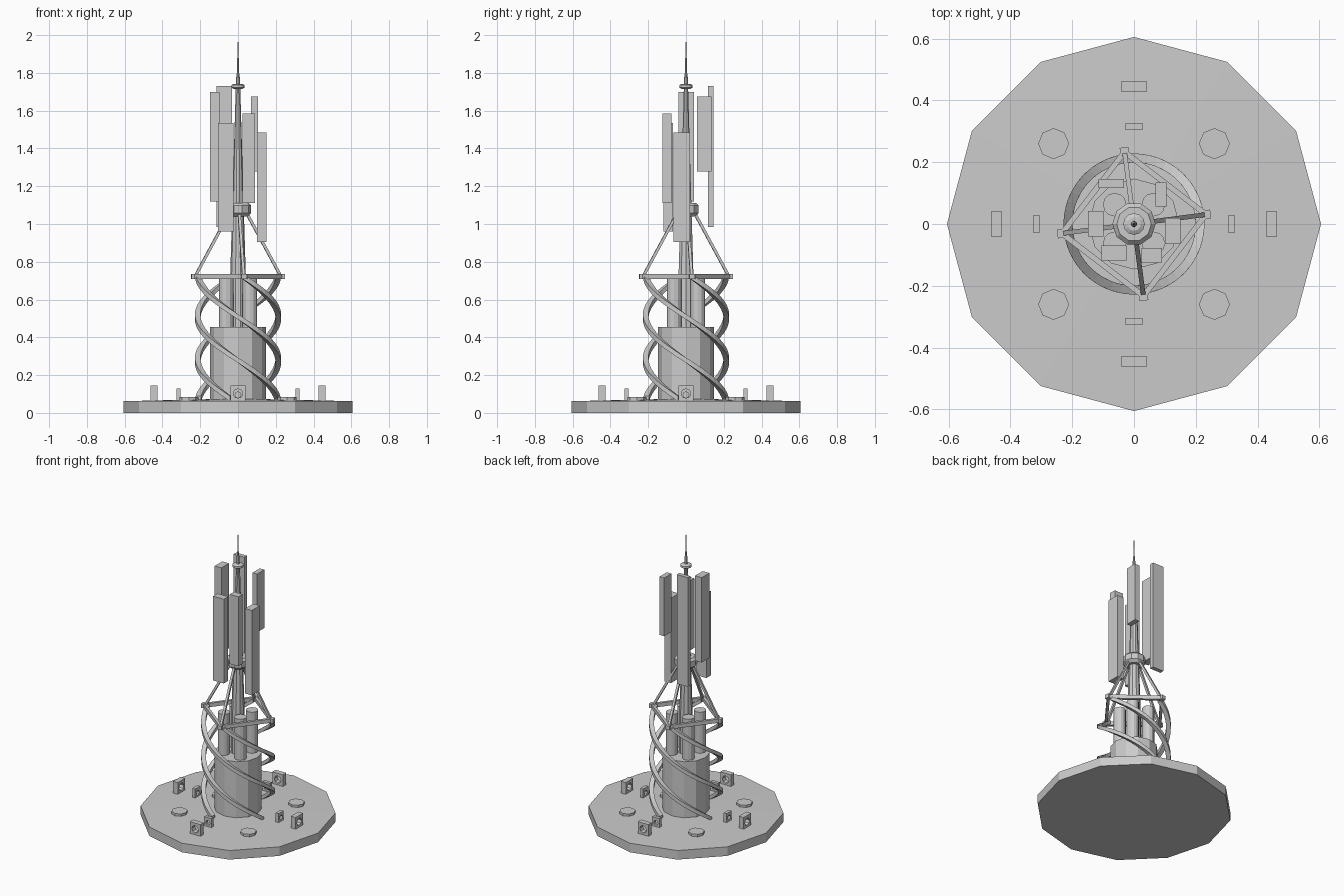
import bpy, bmesh, math
from mathutils import Vector

cube = bpy.data.objects.get("Cube")
if cube:
    bpy.data.objects.remove(cube, do_unlink=True)

GREY = (0.6, 0.6, 0.6, 1)
mat = bpy.data.materials.new("light grey")
mat.use_nodes = True
mat.diffuse_color = GREY
mat.node_tree.nodes["Principled BSDF"].inputs["Base Color"].default_value = GREY


def finish(name, bm):
    bmesh.ops.recalc_face_normals(bm, faces=bm.faces[:])
    me = bpy.data.meshes.new(name)
    bm.to_mesh(me)
    bm.free()
    me.materials.append(mat)
    ob = bpy.data.objects.new(name, me)
    bpy.context.collection.objects.link(ob)
    return ob


def polar(r, a, z):
    return Vector((r * math.cos(a), r * math.sin(a), z))


def skin(bm, rings, cap=True):
    """Joins matching closed loops of points with quads."""
    loops = [[bm.verts.new(p) for p in ring] for ring in rings]
    n = len(loops[0])
    for a, b in zip(loops, loops[1:]):
        for i in range(n):
            j = (i + 1) % n
            bm.faces.new((a[i], a[j], b[j], b[i]))
    if cap:
        bm.faces.new(loops[0])
        bm.faces.new(loops[-1])


def lathe(name, profile, sides, centre=(0, 0)):
    bm = bmesh.new()
    off = Vector((*centre, 0))
    skin(bm, [[polar(r, math.tau * i / sides, z) + off for i in range(sides)]
              for r, z in profile])
    return finish(name, bm)


def box(name, x0, x1, y0, y1, z0, z1):
    bm = bmesh.new()
    skin(bm, [[(x0, y0, z), (x1, y0, z), (x1, y1, z), (x0, y1, z)] for z in (z0, z1)])
    return finish(name, bm)


def bar(name, a, b, w, h):
    """Straight bar of rectangular section from a to b."""
    d = (b - a).normalized()
    side = d.cross(Vector((0, 0, 1))).normalized()
    up = side.cross(d)
    corners = [side * (w / 2 * s) + up * (h / 2 * t)
               for s, t in ((-1, -1), (1, -1), (1, 1), (-1, 1))]
    bm = bmesh.new()
    skin(bm, [[p + c for c in corners] for p in (a, b)])
    return finish(name, bm)


def bracket(name, dist, angle, width, depth, z0, z1, hole):
    """Upright block with an eight-sided hole, facing outwards."""
    zc, h = (z0 + z1) / 2, (z1 - z0) / 2
    out, side = polar(1, angle, 0), polar(1, angle + math.pi / 2, 0)

    def ring(d, square):
        pts = []
        for i in range(8):
            c, s = math.cos(i * math.pi / 4), math.sin(i * math.pi / 4)
            m = max(abs(c), abs(s))
            u, v = (c / m * width / 2, s / m * h) if square else (c * hole, s * hole)
            pts.append(out * d + side * u + Vector((0, 0, zc + v)))
        return pts

    d0, d1 = dist - depth / 2, dist + depth / 2
    bm = bmesh.new()
    skin(bm, [ring(d0, True), ring(d1, True), ring(d1, False), ring(d0, False),
              ring(d0, True)], cap=False)
    bmesh.ops.remove_doubles(bm, verts=bm.verts[:], dist=1e-5)
    return finish(name, bm)


# Base plate, central drum and the four tubes on it
lathe("base_plate", [(0.605, 0), (0.605, 0.062), (0.01, 0.076)], 12)
lathe("core_drum", [(0.147, 0.06), (0.147, 0.455)], 12)
for i in range(4):
    sx, sy = (1, 1, -1, -1)[i], (1, -1, 1, -1)[i]
    lathe(f"tube_{i + 1}", [(0.038, 0.45), (0.038, 0.735)], 12, (0.0625 * sx, 0.0625 * sy))
    lathe(f"floor_disc_{i + 1}", [(0.05, 0.06), (0.05, 0.083)], 8, (0.26 * sx, 0.26 * sy))

# Mast with its collar, top ring and needle
lathe("mast", [(0.044, 0.45), (0.041, 0.74), (0.03, 1.1), (0.012, 1.72)], 10)
lathe("mast_collar", [(0.05, 1.04), (0.07, 1.058), (0.07, 1.098), (0.056, 1.112)], 10)
lathe("top_ring", [(0.022, 1.715), (0.035, 1.722), (0.035, 1.735), (0.022, 1.742)], 12)
lathe("needle", [(0.011, 1.70), (0.009, 1.79), (0.005, 1.80), (0.004, 1.88),
                 (0.002, 1.89), (0.001, 2.0)], 8)

# Four helical ribs with the square frame, stays and brackets around them
START, TURN = math.radians(7.5), math.radians(252)
Z_TOP, Z_LOW, STEPS = 0.72, 0.075, 32
for k in range(4):
    a0 = START + k * math.pi / 2
    rings = []
    for s in range(STEPS + 1):
        t = s / STEPS
        a, z = a0 + TURN * t, Z_TOP + (Z_LOW - Z_TOP) * t
        rings.append([polar(0.199, a, z - 0.014), polar(0.228, a, z - 0.014),
                      polar(0.228, a, z + 0.014), polar(0.199, a, z + 0.014)])
    bm = bmesh.new()
    skin(bm, rings)
    finish(f"helix_rib_{k + 1}", bm)

    a1 = a0 + math.pi / 2
    bar(f"frame_beam_{k + 1}", polar(0.235, a0, 0.722), polar(0.235, a1, 0.722), 0.018, 0.026)
    bar(f"frame_corner_{k + 1}", polar(0.215, a0, 0.722), polar(0.25, a0, 0.722), 0.028, 0.028)
    bar(f"stay_{k + 1}", polar(0.225, a0, 0.73), polar(0.045, a0, 1.06), 0.015, 0.015)

    q = k * math.pi / 2
    bracket(f"outer_bracket_{k + 1}", 0.445, q, 0.08, 0.036, 0.06, 0.145, 0.025)
    bracket(f"inner_bracket_{k + 1}", 0.315, q, 0.055, 0.022, 0.06, 0.13, 0.016)

# Upright antenna panels around the mast: x, y and z ranges
PANELS = [
    (-0.148, -0.098, -0.04, 0.042, 1.12, 1.70),
    (-0.115, -0.033, 0.117, 0.145, 0.985, 1.73),
    (-0.105, -0.025, -0.118, -0.07, 0.96, 1.535),
    (0.025, 0.09, -0.125, -0.078, 1.11, 1.585),
    (0.07, 0.105, 0.057, 0.135, 1.277, 1.675),
    (0.10, 0.15, -0.065, 0.02, 0.905, 1.485),
]
for i, dims in enumerate(PANELS):
    box(f"antenna_panel_{i + 1}", *dims)
